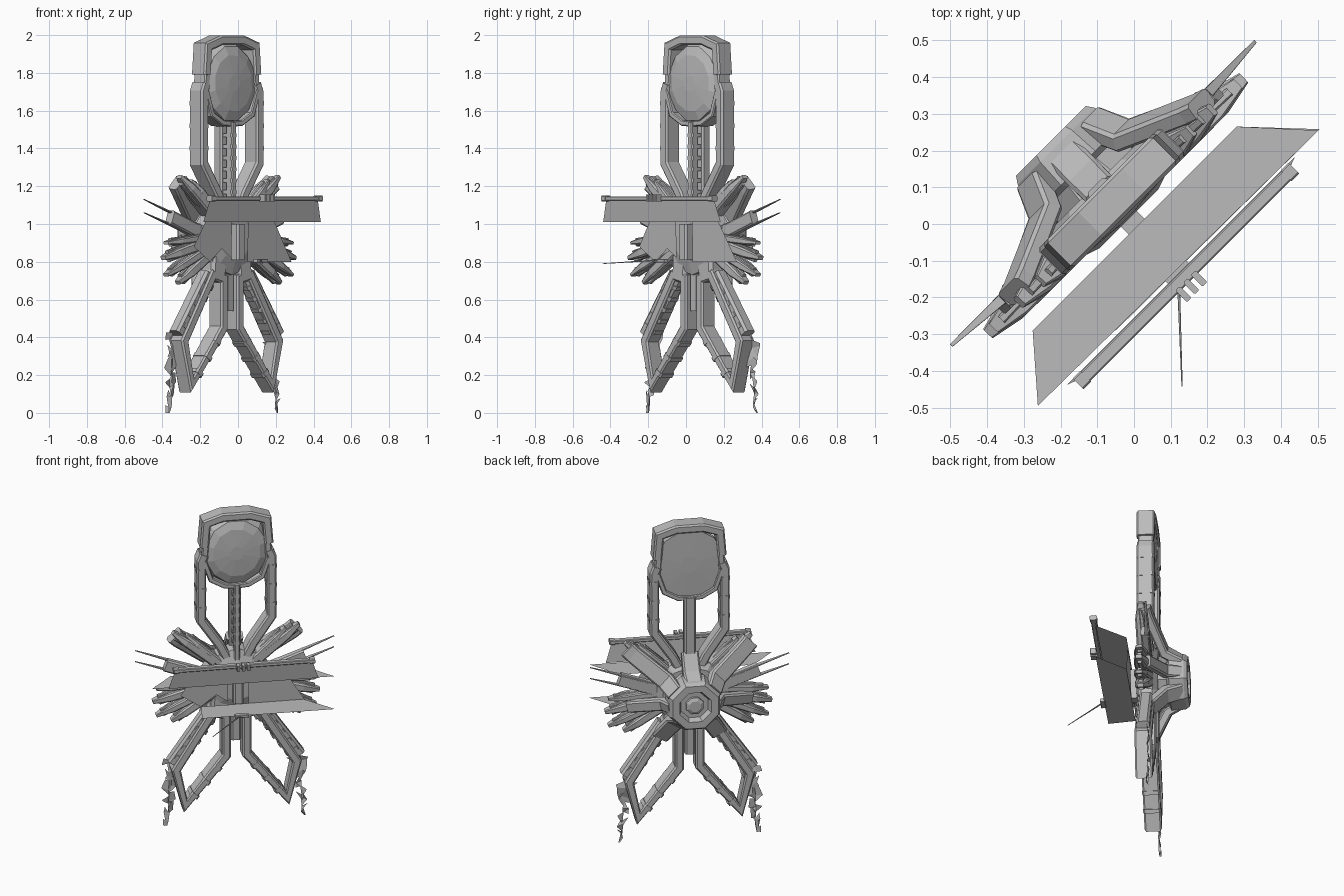
import bpy, bmesh, math, random
from mathutils import Vector, Matrix

cube = bpy.data.objects.get("Cube")
if cube:
    bpy.data.objects.remove(cube)

rng = random.Random(4)
# Parts are laid out as (across, back, up), then turned an eighth of a circle
TURN = Matrix.Rotation(math.pi / 4, 4, 'Z')
BACK = Vector((0, 1, 0))


def material(name, value):
    m = bpy.data.materials.new(name)
    m.use_nodes = True
    col = (value, value, value, 1)
    m.diffuse_color = col
    m.node_tree.nodes["Principled BSDF"].inputs["Base Color"].default_value = col
    return m


GREY = material("hull grey", 0.5)


def finish(bm, name):
    bmesh.ops.recalc_face_normals(bm, faces=bm.faces)
    bm.transform(TURN)
    me = bpy.data.meshes.new(name)
    bm.to_mesh(me)
    bm.free()
    me.materials.append(GREY)
    ob = bpy.data.objects.new(name, me)
    bpy.context.collection.objects.link(ob)


def flip(pts, s):
    return [(p[0] * s, p[1], p[2]) for p in pts]


def sweep(bm, pts, w, d, closed=False, taper=None):
    """Bevelled box section along a path: w across the path, d front to back."""
    pts = [Vector(p) for p in pts]
    n = len(pts)
    rings = []
    for i, p in enumerate(pts):
        prev = pts[i - 1] if closed or i else None
        nxt = pts[(i + 1) % n] if closed or i < n - 1 else None
        t1 = (p - prev).normalized() if prev else (nxt - p).normalized()
        t2 = (nxt - p).normalized() if nxt else t1
        t = (t1 + t2).normalized()
        side = t.cross(BACK).normalized()
        up = side.cross(t)
        k = 1 / max(0.6, t.dot(t2))
        f = taper[i] if taper else 1
        a, b = w / 2 * f, d / 2 * f
        c = min(a, b) * 0.35
        prof = [(a, b - c), (a - c, b), (c - a, b), (-a, b - c),
                (-a, c - b), (c - a, -b), (a - c, -b), (a, c - b)]
        rings.append([bm.verts.new(p + side * x * k + up * y) for x, y in prof])
    for i in range(n if closed else n - 1):
        r, q = rings[i], rings[(i + 1) % n]
        for j in range(8):
            bm.faces.new((r[j], r[j - 1], q[j - 1], q[j]))
    if not closed:
        bm.faces.new(rings[0])
        bm.faces.new(rings[-1])


def beam(name, pts, w, d, closed=False, taper=None, mirror=True):
    for s, tag in ((1, "left_"), (-1, "right_")) if mirror else ((1, ""),):
        bm = bmesh.new()
        sweep(bm, flip(pts, s), w, d, closed, taper)
        finish(bm, tag + name)


def collars(name, a, b, count, w, d):
    """Short raised bands spaced along a straight strut."""
    a, b = Vector(a), Vector(b)
    step = (b - a).normalized() * 0.012
    for s in (1, -1):
        bm = bmesh.new()
        for i in range(count):
            c = a.lerp(b, (i + 0.5) / count)
            sweep(bm, flip([c - step, c + step], s), w, d)
        finish(bm, name)


def plate(name, pts, thick=0.005):
    bm = bmesh.new()
    f = bm.faces.new([bm.verts.new(p) for p in pts])
    bmesh.ops.solidify(bm, geom=[f], thickness=thick)
    finish(bm, name)


def lathe(name, profile, z, sides, sz=1, jitter=0):
    """Profile of (radius, back) points turned around the front-back axis."""
    bm = bmesh.new()
    rings = []
    for r, v in profile:
        ring = []
        for i in range(sides):
            a = math.tau * (i + 0.5) / sides
            k = r * (1 + rng.uniform(-jitter, jitter))
            ring.append(bm.verts.new((k * math.cos(a), v, z + k * sz * math.sin(a))))
        rings.append(ring)
    for r, q in zip(rings, rings[1:]):
        for j in range(sides):
            bm.faces.new((r[j], r[j - 1], q[j - 1], q[j]))
    bm.faces.new(rings[0])
    bm.faces.new(rings[-1])
    finish(bm, name)


# Head: faceted disc under an arched cap
lathe("head_disc", [(.04, .025), (.14, .033), (.185, .05), (.205, .09), (.205, .125), (.05, .13)],
      1.745, 12, 1.08, .02)
beam("head_cap", [(-.19, .085, 1.79), (-.178, .085, 1.94), (-.08, .085, 1.973),
                  (.08, .085, 1.973), (.178, .085, 1.94), (.19, .085, 1.79)], .052, .105, mirror=False)
beam("head_clamp", [(.18, .085, 1.82), (.19, .085, 1.7)], .04, .09)
beam("head_lower_rim", [(.19, .085, 1.7), (.15, .085, 1.58), (.07, .085, 1.535), (0, .085, 1.53)], .03, .1)

# Neck: two bent struts and a central column
beam("neck_strut", [(.19, .085, 1.74), (.207, .085, 1.7), (.207, .085, 1.32),
                    (.1, .085, 1.16), (.05, .085, 1.06)], .055, .1)
collars("neck_bands", (.207, .085, 1.7), (.207, .085, 1.34), 3, .058, .104)
beam("neck_column", [(0, .12, 1.54), (0, .12, 1.05)], .07, .06, mirror=False)
beam("neck_column_front", [(0, .05, 1.54), (0, .05, 1.05)], .035, .05, mirror=False)
for i in range(6):
    z = 1.16 + i * .06
    beam("column_rung", [(0, .07, z), (0, .07, z + .02)], .045, .09, mirror=False)

# Body core and the hub ring behind it
lathe("body_core", [(.12, .02), (.2, .045), (.21, .12), (.17, .15)], .93, 10)
lathe("hub_base", [(.16, .13), (.14, .2), (.12, .28)], .92, 8)
lathe("hub_ring", [(.14, .2), (.172, .215), (.16, .3), (.145, .32), (.1, .32), (.085, .285), (.03, .285)], .92, 8)
lathe("hub_boss", [(.055, .27), (.055, .3), (.035, .31)], .92, 8)
beam("hub_upper_arm", [(.36, .1, 1.22), (.33, .11, 1.19), (.15, .19, 1.04), (.11, .28, 1.0)], .1, .055)
beam("hub_side_arm", [(.36, .105, .86), (.17, .195, .9), (.13, .28, .91)], .07, .05)
beam("hub_lower_arm", [(.17, .11, .66), (.1, .19, .78), (.075, .28, .82)], .1, .055)
beam("hub_top_arm", [(0, .12, 1.18), (0, .19, 1.08), (0, .28, 1.04)], .1, .055, mirror=False)
beam("keel", [(0, .1, .8), (0, .1, .54)], .06, .09, mirror=False)

# Legs: open five-sided frames with a broad outer plank
beam("leg_frame", [(.06, .085, .71), (.06, .085, .45), (.3, .085, .15),
                   (.355, .085, .38), (.14, .085, .73)], .052, .1, closed=True)
beam("leg_plank", [(.145, .085, .73), (.365, .085, .41)], .09, .075)
collars("leg_plank_bands", (.15, .085, .71), (.35, .085, .42), 5, .093, .082)
collars("leg_inner_bands", (.08, .085, .42), (.28, .085, .17), 3, .056, .104)
beam("leg_root", [(.1, .085, .72), (.09, .085, .84)], .11, .1)

# Torn sheets hanging from the leg tips: ragged strips with holes
for s in (1, -1):
    bm = bmesh.new()
    rows, cols = 12, 3
    grid = []
    for i in range(rows + 1):
        t = i / rows
        c, half = .36 + .045 * t, .055 * (1 - t) + .008
        grid.append([bm.verts.new((s * (c + half * (2 * k / cols - 1) + rng.uniform(-.014, .014)),
                                   .115 + rng.uniform(-.01, .01),
                                   max(0, .42 * (1 - t) + rng.uniform(-.016, .016) * (i < rows))))
                     for k in range(cols + 1)])
    for i in range(rows):
        for k in range(cols):
            a, b, c, d = grid[i][k], grid[i][k + 1], grid[i + 1][k + 1], grid[i + 1][k]
            luck = rng.random()
            if k == 1 or luck < .4:
                bm.faces.new((a, b, c, d))
            elif luck < .75:
                bm.faces.new((a, b, d) if k else (b, c, a))
    bmesh.ops.delete(bm, geom=[v for v in bm.verts if not v.link_faces], context='VERTS')
    finish(bm, "torn_sheet")

# Radiating spars around the body
for x, z, w in ((.37, 1.25, .05), (.29, 1.23, .04), (.47, .9, .035),
                (.49, .82, .05), (.47, .73, .04), (.38, .69, .05)):
    root = Vector((0, .085, .95))
    end = Vector((x, .07, z))
    beam("spar", [root.lerp(end, .35), root.lerp(end, .8), end], w, .08, taper=(1.2, 1, .45))
    beam("spar_fin", [root.lerp(end, .55), root.lerp(end, .93)], w * 1.25, .025)

# Long blade needles with a block at the root
for name, low, high in (("upper_needle", .99, 1.13), ("lower_needle", .93, 1.06)):
    beam(name, [(.2, .1, low), (.585, .118, high)], .014, .05, taper=(1, .2))
beam("needle_block", [(.18, .1, .95), (.41, .1, 1.035)], .075, .05)

# Front panels: upper shelf and face, lower shelf and face broken on one side
plate("upper_shelf", [(-.4, -.01, 1.01), (.385, -.01, 1.01), (.535, -.175, 1.01), (-.535, -.165, 1.01)])
plate("lower_shelf", [(-.22, -.01, .8), (.385, -.01, .8), (.54, -.175, .8), (-.24, -.17, .8)])
plate("upper_face", [(-.44, -.18, 1.01), (.44, -.18, 1.01), (.4, -.195, 1.14), (-.4, -.195, 1.14)])
plate("lower_face", [(.06, -.01, .8), (.39, -.01, .8), (.26, -.015, 1.01), (.06, -.015, 1.01)])
plate("broken_face", [(-.06, -.015, 1.01), (-.26, -.015, 1.01), (-.34, -.01, .88),
                      (-.22, -.01, .8), (-.13, -.01, .87), (-.06, -.01, .82)])
beam("panel_top_bar", [(-.41, -.2, 1.135), (.41, -.2, 1.135)], .022, .035, mirror=False)
beam("bar_end_cap", [(.385, -.2, 1.135), (.415, -.2, 1.135)], .03, .042)
beam("panel_mount", [(0, .0, 1.0), (0, .0, .81)], .06, .06, mirror=False)

# Sensor cluster and antenna
for x in (-.04, -.01, .02):
    beam("sensor", [(x, -.23, 1.12), (x, -.23, 1.155)], .018, .045, mirror=False)
beam("antenna_base", [(-.05, -.18, .805), (.03, -.18, .805)], .018, .03, mirror=False)
beam("antenna", [(-.01, -.18, .81), (-.22, -.405, .79)], .008, .008, mirror=False, taper=(1, .4))
